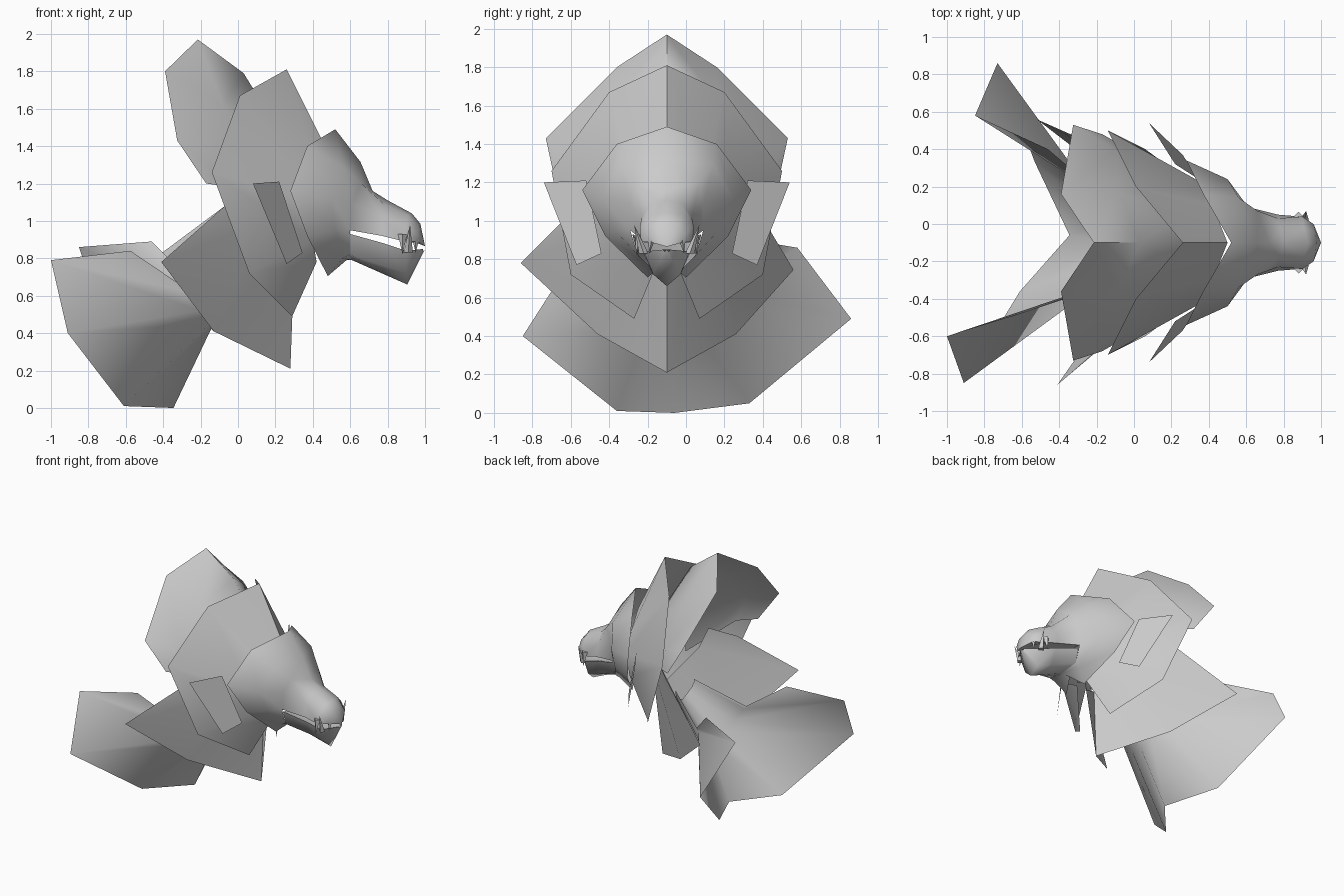
import bpy, bmesh, math
from mathutils import Vector

MID = -0.1  # y of the symmetry plane
grey = bpy.data.materials.new("stone grey")
grey.diffuse_color = (0.6, 0.6, 0.6, 1)


def finish(name, bm, angle=75):
    bmesh.ops.remove_doubles(bm, verts=bm.verts, dist=0.002)
    bmesh.ops.dissolve_degenerate(bm, edges=bm.edges, dist=0.0005)
    bmesh.ops.recalc_face_normals(bm, faces=bm.faces)
    me = bpy.data.meshes.new(name)
    bm.to_mesh(me)
    bm.free()
    me.materials.append(grey)
    ob = bpy.data.objects.new(name, me)
    bpy.context.collection.objects.link(ob)
    bpy.ops.object.select_all(action='DESELECT')
    ob.select_set(True)
    bpy.context.view_layer.objects.active = ob
    bpy.ops.object.shade_smooth_by_angle(angle=math.radians(angle))
    return ob


def loft(bm, rows):
    grid = [[bm.verts.new(p) for p in r] for r in rows]
    for a, b in zip(grid, grid[1:]):
        for i in range(len(a) - 1):
            bm.faces.new((a[i], a[i + 1], b[i + 1], b[i]))


def half(rows, s):
    return [[(x, MID + s * d, z) for x, d, z in r] for r in rows]


def mirrored(name, *parts):
    """Rows hold (x, distance from the symmetry plane, z)."""
    bm = bmesh.new()
    for rows in parts:
        for s in (1, -1):
            loft(bm, half(rows, s))
    return finish(name, bm)


# rear crest of the mane
mirrored("mane_crest", [
    [(-.215, 0, 1.97), (-.39, .26, 1.80), (-.325, .63, 1.43), (-.17, .58, 1.20)],
    [(.03, 0, 1.79), (-.08, .27, 1.62), (-.1, .50, 1.35), (-.03, .50, 1.18)],
    [(.30, 0, 1.35), (.27, .15, 1.25), (.25, .25, 1.10), (.25, .25, .95)]])

# front collar of the mane
mirrored("mane_collar", [
    [(.26, 0, 1.81), (.01, .30, 1.67), (-.14, .60, 1.26), (.06, .50, .72), (.29, .17, .49)],
    [(.50, 0, 1.33), (.42, .20, 1.25), (.40, .30, 1.10), (.40, .25, .90), (.42, .05, .78)]])

# flat side tufts
mirrored("side_tuft", [
    [(.08, .64, 1.20), (.22, .42, 1.21)],
    [(.26, .47, .77), (.345, .34, .83)]])

# chest mane, its tip differs a little per side
bm = bmesh.new()
for s, tip in ((-1, (-.41, .76, .78)), (1, (-.52, .66, .745))):
    loft(bm, half([
        [(.28, 0, .21), (-.13, .36, .41), tip, (-.07, .46, 1.08)],
        [(.30, 0, .75), (.25, .15, .85), (.15, .28, 1.0), (.10, .33, 1.15)]], s))
finish("chest_mane", bm)

# lowest neck mane, spread unevenly
bm = bmesh.new()
loft(bm, [
    [(-.575, -.47, .84), (-1.0, -.60, .79), (-.91, -.85, .40), (-.61, -.36, .01),
     (-.345, -.06, 0), (-.53, .33, .05), (-.73, .86, .49), (-.85, .58, .86), (-.46, .40, .89)],
    [(-.28, -.37, .64), (-.27, -.36, .62), (-.20, -.33, .52), (-.15, -.20, .45),
     (-.14, -.09, .43), (-.15, .02, .46), (-.20, .13, .54), (-.25, .20, .64), (-.25, .22, .68)],
    [(.08, -.22, .82), (.08, -.22, .80), (.09, -.2, .76), (.1, -.15, .72),
     (.1, -.1, .70), (.1, -.05, .72), (.09, 0, .76), (.08, .02, .80), (.08, .02, .82)]])
finish("neck_mane", bm)

# head shell and upper snout
skull = [
    [(.52, 0, 1.49), (.37, .26, 1.40), (.28, .44, 1.16), (.37, .32, .92), (.48, .10, .705), (.53, 0, .80)],
    [(.655, 0, 1.315), (.56, .24, 1.29), (.50, .34, 1.12), (.52, .27, .95), (.56, .14, .80), (.58, 0, .79)],
    [(.72, 0, 1.16), (.66, .17, 1.20), (.61, .19, 1.09), (.60, .19, .95), (.60, .15, .82), (.61, 0, .79)]]
snout = [
    [(.72, 0, 1.16), (.66, .17, 1.20), (.61, .19, 1.09), (.60, .19, .95), (.60, 0, .95)],
    [(.80, 0, 1.11), (.78, .08, 1.09), (.77, .13, 1.02), (.77, .15, .92), (.77, 0, .95)],
    [(.93, 0, 1.04), (.91, .08, 1.03), (.90, .14, .97), (.89, .14, .89), (.89, 0, .91)],
    [(.975, 0, .985), (.97, .06, .97), (.96, .10, .93), (.96, .09, .89), (.96, 0, .88)],
    [(1.0, 0, .865)] * 5]
mirrored("head", skull, snout)

# lower jaw
mirrored("lower_jaw", [
    [(.60, 0, .88), (.60, .18, .93), (.60, .15, .82), (.61, 0, .79)],
    [(.78, 0, .84), (.78, .14, .88), (.78, .09, .76), (.78, 0, .715)],
    [(.90, 0, .82), (.90, .12, .84), (.90, .07, .72), (.905, 0, .66)],
    [(.99, 0, .85), (.99, .02, .85), (.99, .01, .84), (1.0, 0, .85)]])


# tusks and fangs
def tooth(bm, base, tip, r):
    a, b = Vector(base), Vector(tip)
    ring = [bm.verts.new(a + Vector((math.cos(t), math.sin(t), 0)) * r)
            for t in (0, 1.571, 3.142, 4.712)]
    top = bm.verts.new(b)
    bm.faces.new(ring)
    for i in range(4):
        bm.faces.new((ring[i], ring[(i + 1) % 4], top))


bm = bmesh.new()
for s in (-1, 1):
    tooth(bm, (.91, MID + s * .12, .83), (.92, MID + s * .17, .98), .025)
    tooth(bm, (.88, MID + s * .14, .93), (.88, MID + s * .16, .82), .025)
    tooth(bm, (.95, MID + s * .08, .90), (.95, MID + s * .09, .83), .018)
finish("teeth", bm, 20)
